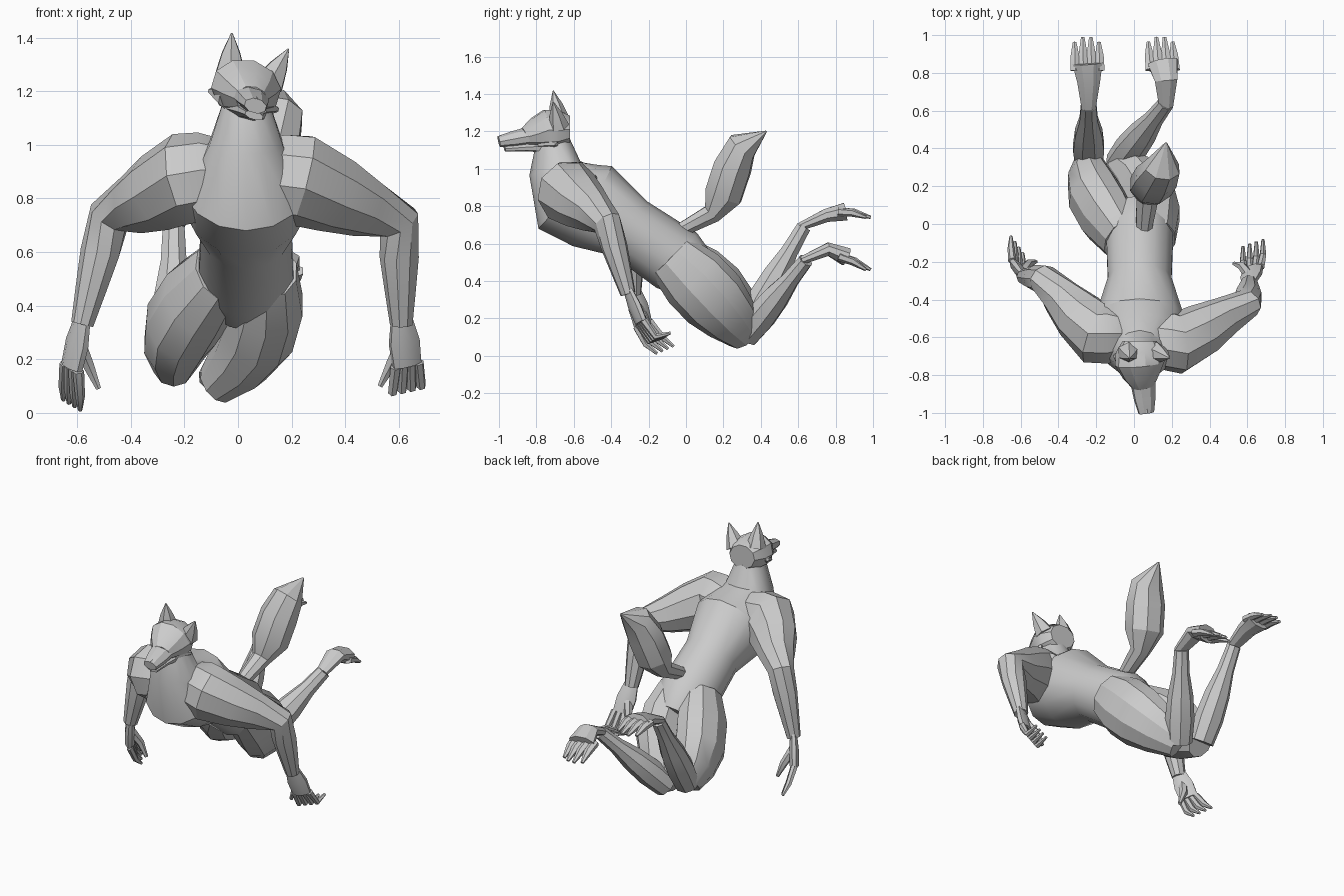
import bpy, bmesh, math
from mathutils import Vector

cube = bpy.data.objects.get("Cube")
if cube:
    bpy.data.objects.remove(cube, do_unlink=True)

X, Y, Z = Vector((1, 0, 0)), Vector((0, 1, 0)), Vector((0, 0, 1))
BACK = Y * .8 + Z * .6

grey = bpy.data.materials.new("plain grey")
grey.use_nodes = True
tone = (.6, .6, .6, 1)
grey.diffuse_color = tone
grey.node_tree.nodes["Principled BSDF"].inputs["Base Color"].default_value = tone


def spaced(joints, count):
    """Spread ring centres evenly over the segments between joints."""
    joints = [Vector(joint) for joint in joints]
    centres = []
    for i in range(count):
        place = i * (len(joints) - 1) / (count - 1)
        start = min(int(place), len(joints) - 2)
        centres.append(joints[start].lerp(joints[start + 1], place - start))
    return centres


def limb(name, joints, radii, ref, flat=1, sides=8, sag=Vector()):
    """Loft elliptical rings along jointed bones; sag bows the path."""
    bm = bmesh.new()
    last = len(radii) - 1
    points = [point + sag * math.sin(math.pi * i / last)
              for i, point in enumerate(spaced(joints, len(radii)))]
    outset = 1 / math.sqrt(math.cos(math.pi / sides))
    rings = []
    for i, (point, radius) in enumerate(zip(points, radii)):
        ahead = (points[min(i + 1, last)] - point).normalized()
        behind = (point - points[max(i - 1, 0)]).normalized()
        tangent = (ahead + behind).normalized()
        across = tangent.cross(ref).normalized()
        depth = across.cross(tangent) * flat
        ring = []
        for k in range(sides):
            angle = math.tau * (k + .5) / sides
            offset = across * math.cos(angle) + depth * math.sin(angle)
            ring.append(bm.verts.new(point + offset * radius * outset))
        rings.append(ring)
    for lower, upper in zip(rings, rings[1:]):
        for k in range(sides):
            n = (k + 1) % sides
            bm.faces.new((lower[k], lower[n], upper[n], upper[k]))
    bm.faces.new(rings[0])
    bm.faces.new(rings[-1])
    bmesh.ops.recalc_face_normals(bm, faces=bm.faces)
    for face in bm.faces:
        face.smooth = True
    mesh = bpy.data.meshes.new(name)
    bm.to_mesh(mesh)
    bm.free()
    mesh.set_sharp_from_angle(angle=math.radians(28))
    mesh.materials.append(grey)
    bpy.context.collection.objects.link(bpy.data.objects.new(name, mesh))


# Torso, from throat to pelvis
spine = ((-.71, 1.15), (-.7, 1), (-.63, .85), (-.5, .8), (-.3, .68), (-.05, .51), (.06, .42))
limb("torso", [(.03, y, z) for y, z in spine],
     (.09, .14, .23, .235, .17, .18, .14), BACK, sides=14)


def leg(side, outward, hip, knee, ankle, tip):
    """Thigh, raised shin and long foot with four spread toes."""
    ankle, tip = Vector(ankle), Vector(tip)
    limb(side + "_thigh", (hip, knee), (.11, .14, .14, .115, .075), BACK, 1.28, 10,
         X * outward * .06 + Y * .03 - Z * .02)
    limb(side + "_shin", (knee, ankle), (.075, .085, .075, .05, .042), Z - Y, .95)
    ball = ankle.lerp(tip, .6) + Z * .05
    arch = ankle + Y * .12 + Z * .06
    limb(side + "_foot", (ankle - Y * .02, arch, ball), (.038, .062, .082), Z, .6)
    for i in range(4):
        spread = X * (i - 1.5) * .043
        root = ball + spread - Y * .04
        end = tip + spread - Y * .025 * abs(i - 1.5)
        limb(f"{side}_toe_{i + 1}", (root, end), (.028, .025, .01), Z, .8, 6, Z * .01)


leg("left", 1, (.11, -.08, .53), (-.08, .32, .11), (.17, .64, .51), (.14, 1, .46))
leg("right", -1, (-.06, -.08, .53), (-.24, .33, .17), (-.24, .63, .69), (-.25, 1, .74))


def arm(side, outward, joints, knuckles, across, curl):
    """Arm from inside the chest to a hand with curled fingers."""
    limb(side + "_arm", joints,
         (.1, .14, .165, .17, .145, .11, .08, .073, .058, .042), Y, .95, 9)
    wrist, knuckles = Vector(joints[-1]), Vector(knuckles)
    across = Vector(across).normalized()
    limb(side + "_palm", (wrist + Z * .02, knuckles), (.042, .06, .056),
         (knuckles - wrist).cross(across), .5)
    for i in range(4):
        spread = across * (i - 1.5)
        root = knuckles + spread * .03
        joint = root + spread * .008 + Y * .06 - Z * .09
        limb(f"{side}_finger_{i + 1}", (root, joint, joint + Vector(curl)),
             (.02, .017, .008), across, sides=6)
    thumb_root = wrist.lerp(knuckles, .4)
    thumb_tip = knuckles + Y * .03 - Z * .08 - X * outward * .1
    limb(side + "_thumb", (thumb_root, thumb_tip), (.028, .022, .01), Y, sides=6,
         sag=Y * .02)


arm("left", 1, ((.04, -.58, .89), (.24, -.63, .87), (.6, -.42, .71), (.61, -.31, .33)),
    (.63, -.24, .18), (.9, .3, .2), (0, .08, .02))
arm("right", -1, ((0, -.58, .89), (-.2, -.58, .87), (-.48, -.29, .73), (-.58, -.28, .33)),
    (-.62, -.23, .17), (-.5, .7, .3), (0, .06, -.05))

# Bushy tail with a pointed tip
limb("tail", ((.05, -.05, .66), (.07, .14, .76), (.09, .2, .86), (.12, .25, 1.01),
              (.15, .3, 1.12), (.17, .43, 1.2)),
     (.04, .06, .115, .115, .095, .005), Z * .6 - Y * .8, .9)

# Head, rolled toward its left
HEAD_UP = Vector((.27, 0, .96))
HEAD_SIDE = Y.cross(HEAD_UP)


def on_head(across, y, up):
    return Vector((.03, y, 1.2)) + HEAD_SIDE * across + HEAD_UP * up


limb("skull", ((.03, -.62, 1.21), (.03, -.74, 1.21), (.05, -.86, 1.17)),
     (.09, .125, .13, .1, .06), HEAD_UP, .82, 10)
limb("muzzle", ((.04, -.77, 1.19), (.065, -1, 1.145)), (.085, .066, .058, .042), HEAD_UP, .65)
limb("lower_jaw", ((.03, -.74, 1.13), (.06, -.97, 1.11)), (.085, .052, .035), HEAD_UP, .45)
limb("nose", ((.065, -.96, 1.17), (.067, -1, 1.16)), (.018, .02), HEAD_UP, .7, 6)

# Ears and cheek tufts in mirrored pairs
for side, s in (("left", 1), ("right", -1)):
    limb(side + "_ear", (on_head(s * .075, -.68, .05), on_head(s * .11, -.71, .195)),
         (.058, .036, .003), Y, .9, 6)
    limb(side + "_cheek", (on_head(s * .06, -.76, -.04), on_head(s * .13, -.69, -.035)),
         (.045, .01), Z, sides=6)
